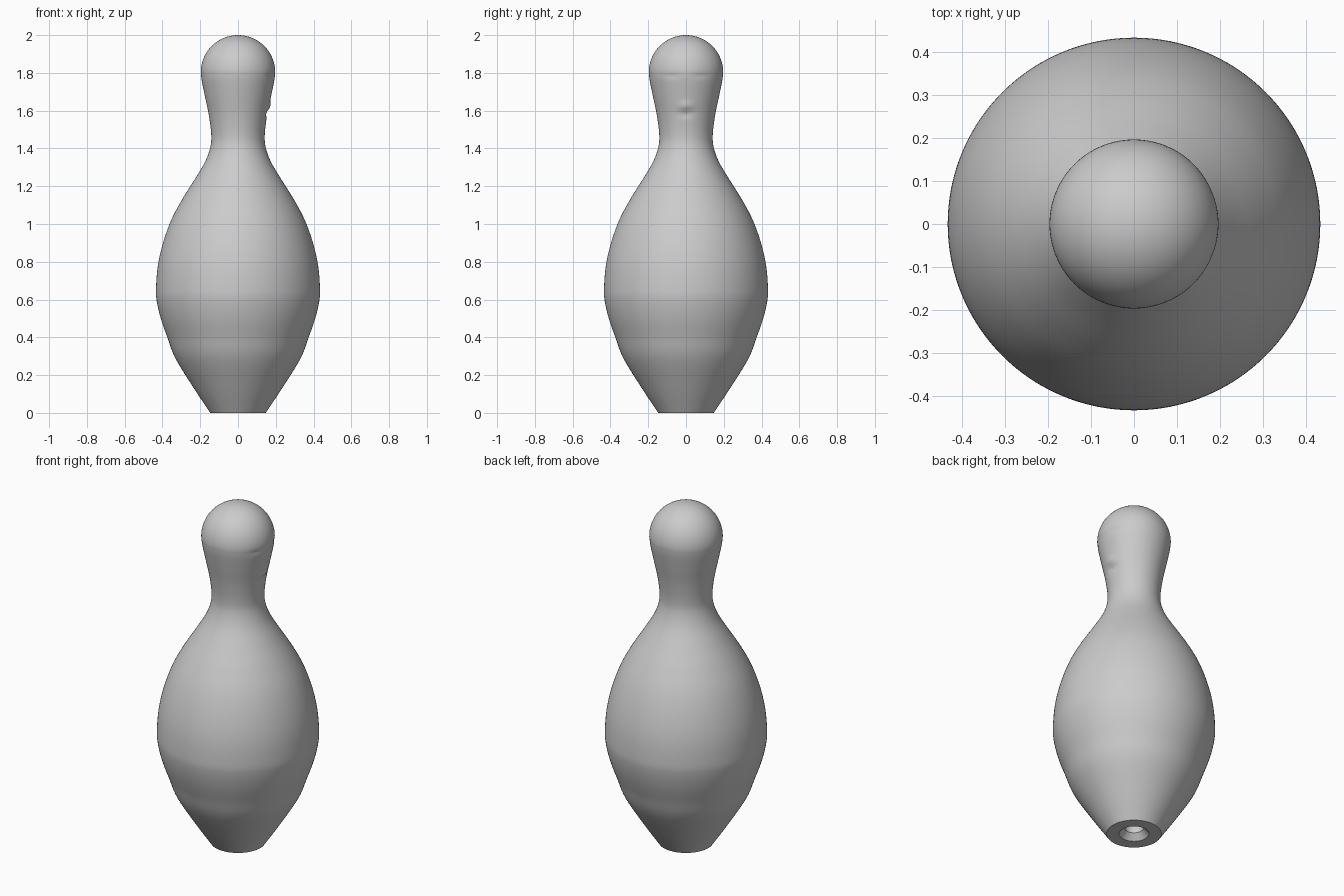
import bpy, bmesh, math
from mathutils import Vector

cube = bpy.data.objects.get("Cube")
if cube:
    bpy.data.objects.remove(cube, do_unlink=True)

SEGMENTS = 128
HEAD_R, HEAD_Z = 0.197, 1.803


def smooth_path(points, steps):
    """Catmull-Rom curve through (radius, height) points."""
    p = [Vector(q) for q in points]
    p = [2 * p[0] - p[1]] + p + [2 * p[-1] - p[-2]]
    out = []
    for a, b, c, d in zip(p, p[1:], p[2:], p[3:]):
        for i in range(steps):
            t = i / steps
            out.append(0.5 * (2 * b + (c - a) * t + (2 * a - 5 * b + 4 * c - d) * t ** 2
                              + (3 * b - a - 3 * c + d) * t ** 3))
    return out + [p[-2]]


def bump(y, z, cy, cz, wy, wz):
    """Soft round falloff used for the shallow relief."""
    return math.exp(-((y - cy) / wy) ** 2 - ((z - cz) / wz) ** 2)


# Socket in the underside: countersink, then a straight blind bore
socket = [(0, 0.3), (0.05, 0.3), (0.05, 0.035), (0.08, 0)]

# Outer silhouette: straight foot, belly, neck
body = smooth_path([(0.147, 0), (0.24, 0.14), (0.332, 0.29), (0.374, 0.4), (0.409, 0.5),
                    (0.43, 0.59), (0.434, 0.66), (0.424, 0.78), (0.397, 0.9), (0.354, 1.02),
                    (0.296, 1.13), (0.227, 1.24), (0.174, 1.33), (0.146, 1.41), (0.142, 1.48),
                    (0.155, 1.58), (0.176, 1.68), (0.192, 1.76), (HEAD_R, HEAD_Z)], 6)

# Round head
dome = [(HEAD_R * math.cos(a), HEAD_Z + HEAD_R * math.sin(a))
        for a in (math.pi / 2 * i / 20 for i in range(1, 20))] + [(0, HEAD_Z + HEAD_R)]

# Revolve the profile
bm = bmesh.new()
verts = [bm.verts.new((r, 0, z)) for r, z in socket + [tuple(v) for v in body] + dome]
edges = [bm.edges.new(pair) for pair in zip(verts, verts[1:])]
bmesh.ops.spin(bm, geom=verts + edges, cent=(0, 0, 0), axis=(0, 0, 1),
               angle=2 * math.pi, steps=SEGMENTS, use_merge=False)
bmesh.ops.remove_doubles(bm, verts=bm.verts, dist=0.0002)
bmesh.ops.recalc_face_normals(bm, faces=bm.faces)

# Faint worn face relief on the left side of the head: a lip and two brows
for v in bm.verts:
    x, y, z = v.co
    if x > 0.05 and 1.45 < z < 1.9:
        push = 0.009 * bump(y, z, 0, 1.625, 0.04, 0.018)
        push -= 0.008 * bump(y, z, 0, 1.585, 0.04, 0.016)
        for side in (-1, 1):
            push -= 0.003 * bump(y, z, side * 0.08, 1.785, 0.04, 0.014)
        v.co.x += push

mesh = bpy.data.meshes.new("pin_body")
bm.to_mesh(mesh)
bm.free()
pin = bpy.data.objects.new("pin_body", mesh)
bpy.context.collection.objects.link(pin)

# Single plain grey finish
grey = bpy.data.materials.new("plain_grey")
grey.use_nodes = True
colour = (0.6, 0.6, 0.6, 1)
grey.diffuse_color = colour
grey.node_tree.nodes["Principled BSDF"].inputs["Base Color"].default_value = colour
mesh.materials.append(grey)

bpy.ops.object.select_all(action="DESELECT")
pin.select_set(True)
bpy.context.view_layer.objects.active = pin
bpy.ops.object.shade_smooth_by_angle(angle=math.radians(30))
